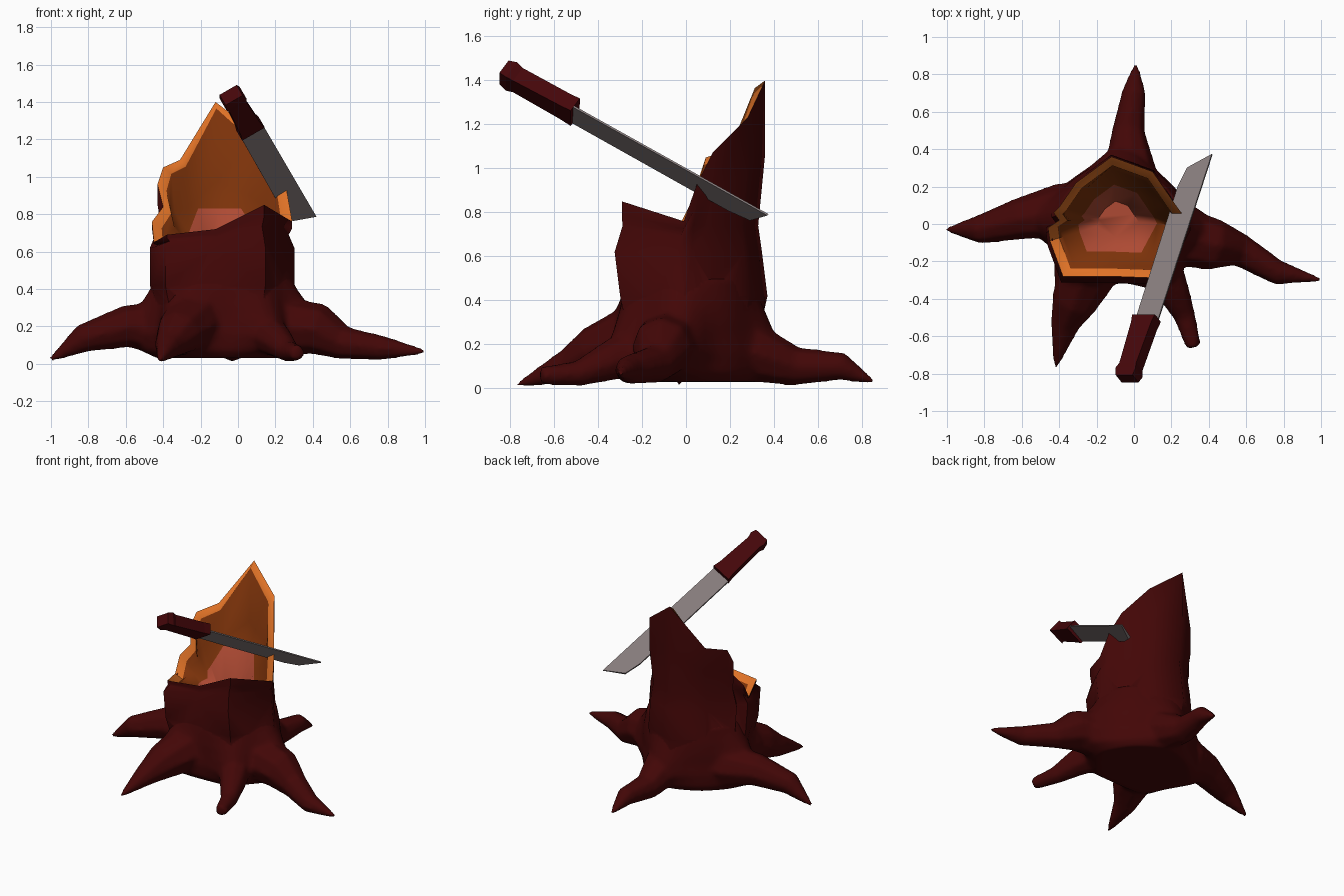
import bpy
import bmesh
import math
from mathutils import Vector, Matrix

default_cube = bpy.data.objects.get("Cube")
if default_cube:
    bpy.data.objects.remove(default_cube, do_unlink=True)


def make_material(name, red, green, blue):
    material = bpy.data.materials.new(name)
    material.use_nodes = True
    color = (red, green, blue, 1)
    material.diffuse_color = color
    shader = material.node_tree.nodes["Principled BSDF"]
    shader.inputs["Base Color"].default_value = color
    shader.inputs["Roughness"].default_value = 0.9
    return material


bark = make_material("dark red bark", 0.055, 0.002, 0.002)
cut_wood = make_material("orange cut wood", 0.75, 0.17, 0.02)
inner_wood = make_material("brown inner wood", 0.2, 0.032, 0.003)
heartwood = make_material("pink heartwood", 0.42, 0.068, 0.033)
steel = make_material("grey steel", 0.24, 0.2, 0.2)
grip = make_material("dark red grip", 0.06, 0.002, 0.003)


def activate(obj):
    bpy.ops.object.select_all(action="DESELECT")
    obj.select_set(True)
    bpy.context.view_layer.objects.active = obj


def loft(name, rings, materials, bands=None):
    """Skin a stack of closed rings; bands gives a material slot per band."""
    count = len(rings[0])
    bm = bmesh.new()
    rows = [[bm.verts.new(v) for v in ring] for ring in rings]
    for row in range(len(rows) - 1):
        for i in range(count):
            j = (i + 1) % count
            face = bm.faces.new((rows[row][i], rows[row][j],
                                 rows[row + 1][j], rows[row + 1][i]))
            face.material_index = bands[row] if bands else 0
    bm.faces.new(reversed(rows[0]))
    top = bm.faces.new(rows[-1])
    top.material_index = bands[-1] if bands else 0
    bmesh.ops.recalc_face_normals(bm, faces=bm.faces[:])
    mesh = bpy.data.meshes.new(name)
    bm.to_mesh(mesh)
    bm.free()
    for material in materials:
        mesh.materials.append(material)
    obj = bpy.data.objects.new(name, mesh)
    bpy.context.collection.objects.link(obj)
    return obj


# Broken rim of the hollow stump, counterclockwise from the tall back spike
rim = [Vector(p) for p in (
    (-0.12, 0.36, 1.40), (-0.31, 0.22, 1.09), (-0.40, 0.09, 1.05),
    (-0.43, 0.06, 0.96), (-0.40, 0.02, 0.84), (-0.46, -0.02, 0.76),
    (-0.45, -0.09, 0.65), (-0.38, -0.28, 0.69), (-0.12, -0.28, 0.72),
    (0.14, -0.29, 0.85), (0.29, -0.01, 0.76), (0.26, 0.05, 0.93),
    (0.21, 0.12, 1.07), (0.10, 0.28, 1.23))]
axis = Vector((-0.09, 0.02, 0))


def scaled(point, factor, z, shift=0):
    spot = axis + (point - axis) * factor
    return Vector((spot.x, spot.y + shift, z))


def pinch_height(point):
    return min(0.74, (point.z + 0.62) / 2)


# Trunk: bark outside with a pinched waist, cut rim, hollow and sloping core
outer = [(0.2, 0.85, 0), (0.3, 0.95, 0), (0.42, 1.03, 0), (0.62, 1.03, -0.025)]
rings = [[scaled(p, f, z, shift) for p in rim] for z, f, shift in outer]
rings.append([scaled(p, 0.95, pinch_height(p), -0.015) for p in rim])
rings.append([scaled(p, 1, (pinch_height(p) + p.z) / 2) for p in rim])
rings.append(rim)
rings.append([scaled(p, 0.86, p.z - 0.035) for p in rim])
rings.append([scaled(p, 0.8, 0.63 + (p.z - 0.63) * 0.45) for p in rim])
rings.append([scaled(p, 0.56, min(0.83, 0.6 + max(0, p.y) * 1.1))
              for p in rim])
rings.append([scaled(p, 0.3, 0.57) for p in rim])
trunk = loft("trunk", rings, [bark, cut_wood, inner_wood, heartwood],
             [0, 0, 0, 0, 0, 0, 1, 2, 2, 3])

# Root collar: flared foot that swells toward each root (heading, strength)
swells = [(176, 0.75), (-9, 0.9), (86, 0.5), (236, 0.85), (-55, 0.55)]


def collar_ring(z, size, flare):
    ring = []
    for k in range(48):
        angle = math.tau * k / 48
        reach = 0
        for heading, strength in swells:
            gap = math.remainder(angle - math.radians(heading), math.tau)
            reach += flare * strength * math.exp(-(gap / 0.34) ** 2)
        ring.append(Vector((-0.08 + (0.36 * size + reach) * math.cos(angle),
                            0.01 + (0.31 * size + reach) * math.sin(angle),
                            z)))
    return ring


collar = loft("roots", [
    collar_ring(0.03, 0.9, 0.04), collar_ring(0.07, 1, 0.11),
    collar_ring(0.16, 1.02, 0.2), collar_ring(0.24, 1, 0.18),
    collar_ring(0.31, 1, 0.12), collar_ring(0.39, 0.98, 0.06),
    collar_ring(0.5, 0.92, 0.01)], [bark])


# Roots: tapering tubes along bent paths of x, y, z, radius
def make_root(path, sides=8):
    points = [Vector(p[:3]) for p in path]
    root_rings = []
    for i, point in enumerate(points):
        along = points[min(i + 1, len(points) - 1)] - points[max(i - 1, 0)]
        along.normalize()
        side = along.cross(Vector((0, 0, 1))).normalized()
        up = side.cross(along)
        radius = path[i][3]
        ring = []
        for k in range(sides):
            a = math.tau * k / sides
            ring.append(point + (side * math.cos(a) + up * math.sin(a)) * radius)
        root_rings.append(ring)
    return loft("root", root_rings, [bark])


roots = [make_root(path) for path in (
    # right
    [(-0.15, 0.06, 0.2, 0.16), (-0.4, 0.07, 0.19, 0.15),
     (-0.6, 0.03, 0.2, 0.115), (-0.83, -0.03, 0.135, 0.078),
     (-1.005, -0.03, 0.02, 0.012)],
    # left
    [(0.02, -0.03, 0.2, 0.16), (0.26, -0.07, 0.2, 0.16),
     (0.43, -0.11, 0.185, 0.14), (0.57, -0.14, 0.11, 0.09),
     (0.77, -0.26, 0.085, 0.068), (1.005, -0.3, 0.065, 0.012)],
    # back
    [(-0.04, 0.1, 0.2, 0.16), (-0.02, 0.32, 0.16, 0.135),
     (-0.03, 0.5, 0.1, 0.09), (0, 0.71, 0.1, 0.065),
     (0.01, 0.855, 0.03, 0.012)],
    # front right
    [(-0.18, -0.08, 0.2, 0.15), (-0.26, -0.28, 0.21, 0.16),
     (-0.32, -0.42, 0.16, 0.125), (-0.37, -0.54, 0.1, 0.08),
     (-0.42, -0.77, 0.015, 0.012)],
    # front left
    [(0.05, -0.05, 0.2, 0.15), (0.14, -0.23, 0.17, 0.12),
     (0.21, -0.36, 0.12, 0.09), (0.27, -0.49, 0.068, 0.06),
     (0.32, -0.66, 0.058, 0.042)])]

# Fuse collar and roots into one softly blended skin
activate(collar)
for root in roots:
    root.select_set(True)
bpy.ops.object.join()
remesh = collar.modifiers.new("Fuse", "REMESH")
remesh.mode = "VOXEL"
remesh.voxel_size = 0.016
soften = collar.modifiers.new("Soften", "SMOOTH")
soften.iterations = 6
for modifier in ("Fuse", "Soften"):
    bpy.ops.object.modifier_apply(modifier=modifier)

# Weld the roots onto the trunk
activate(trunk)
weld = trunk.modifiers.new("Weld", "BOOLEAN")
weld.operation = "UNION"
weld.solver = "EXACT"
weld.object = collar
bpy.ops.object.modifier_apply(modifier="Weld")
bpy.data.objects.remove(collar, do_unlink=True)
bpy.ops.object.shade_smooth_by_angle(angle=math.radians(62))
trunk.name = "trunk_and_roots"

# Knife frame: along the blade, across it, and through its thickness
along = Vector((0.27, 0.84, -0.47)).normalized()
across = Vector((0.86, 0, 0.5))
across = (across - along * across.dot(along)).normalized()
through = along.cross(across)
frame = Matrix((along, across, through)).transposed()
joint = Vector((0.072, -0.51, 1.247))


def knife_point(x, y, z):
    return joint + frame @ Vector((x, y, z))


# Blade: flat outline with a slanted tip, thicker along one edge
outline = [(-0.005, -0.068), (0.84, -0.07), (0.96, -0.05),
           (1.05, 0.072), (-0.005, 0.068)]
blade_rings = []
for sign in (-1, 1):
    blade_rings.append([knife_point(x, y, sign * (0.008 - y * 0.05))
                        for x, y in outline])
loft("knife_blade", blade_rings, [steel])

# Handle: waisted block with a flared butt
grip_rings = []
for x, width, depth in ((-0.385, 0.052, 0.038), (-0.345, 0.062, 0.046),
                        (-0.31, 0.052, 0.04), (-0.05, 0.062, 0.038),
                        (0, 0.07, 0.038)):
    corners = ((-1, -1), (1, -1), (1, 1), (-1, 1))
    grip_rings.append([knife_point(x, width * a, depth * b - 0.012)
                       for a, b in corners])
loft("knife_handle", grip_rings, [grip])
